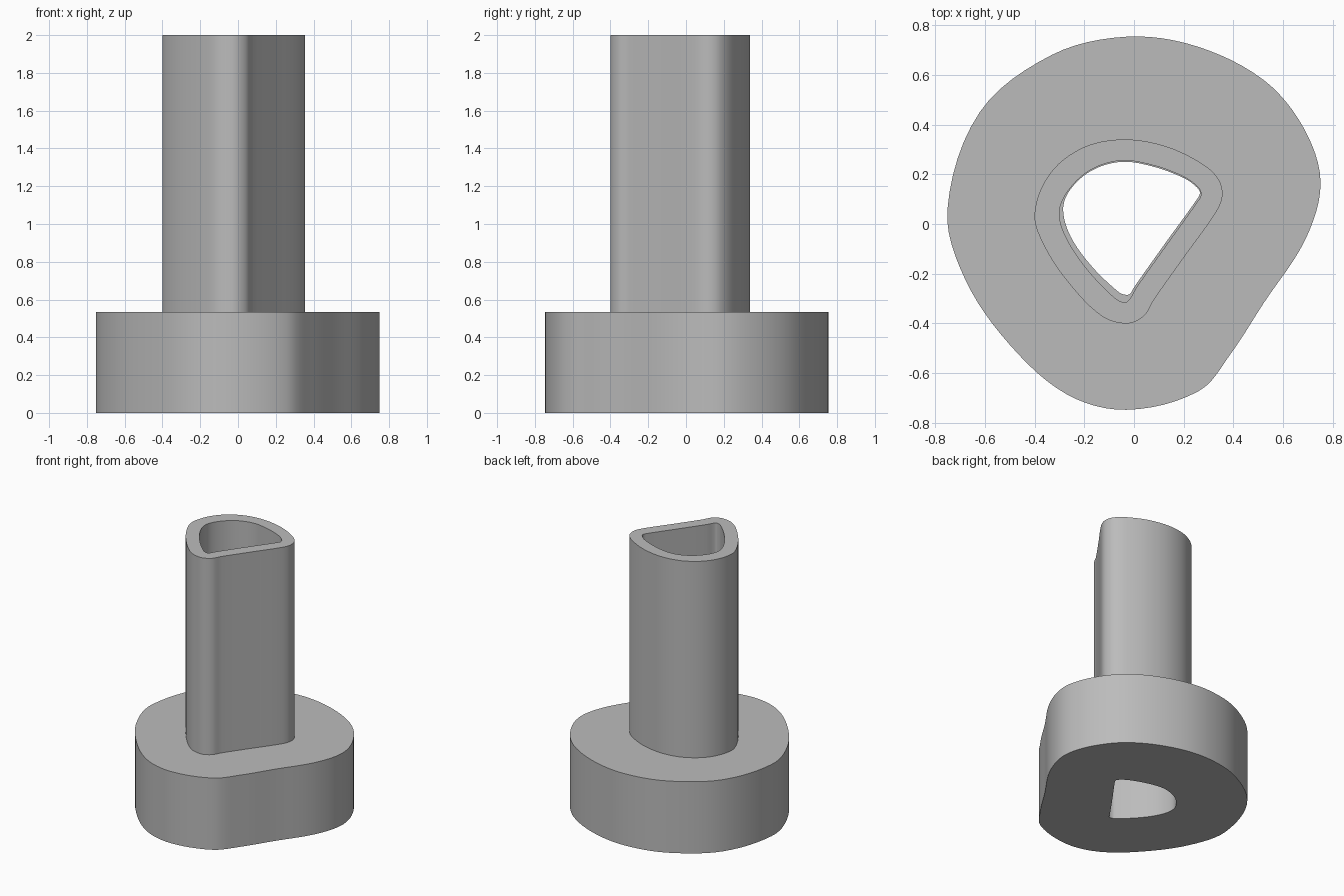
import bpy
import bmesh
import math
from mathutils import Vector
from mathutils.geometry import interpolate_bezier

if "Cube" in bpy.data.objects:
    bpy.data.objects.remove(bpy.data.objects["Cube"], do_unlink=True)

TOP, STEP = 2.0, 0.535
SMOOTHNESS = 6

# Closed outlines, counter-clockwise from the right-hand corner
FLANGE = [(.75, .17), (.68, .39), (.52, .58), (.25, .715),
          (-.03, .753), (-.33, .68), (-.62, .45), (-.75, .06),
          (-.68, -.22), (-.5, -.485), (-.27, -.685), (-.03, -.747),
          (.26, -.672), (.39, -.52), (.52, -.32), (.69, -.06)]
SLEEVE = [(.355, .11), (.34, .18), (.27, .245), (.12, .315),
          (-.05, .34), (-.21, .305), (-.34, .2), (-.4, .04),
          (-.36, -.09), (-.26, -.24), (-.13, -.37), (-.03, -.4),
          (.04, -.37), (.08, -.305), (.2, -.135), (.325, .04)]
BORE = [(.27, .12), (.255, .15), (.2, .19), (.08, .235),
        (-.05, .255), (-.17, .22), (-.26, .14), (-.3, .05),
        (-.275, -.05), (-.19, -.18), (-.08, -.295), (-.04, -.315),
        (-.02, -.305), (.01, -.255), (.13, -.085), (.255, .09)]
OUTLET = [(.265, .125), (.25, .15), (.2, .185), (.08, .23),
          (-.05, .25), (-.17, .215), (-.255, .14), (-.285, .06),
          (-.255, -.05), (-.17, -.17), (-.06, -.275), (-.03, -.285),
          (-.015, -.28), (0, -.255), (.12, -.085), (.25, .095)]


def smooth_outline(keys):
    """Run a smooth closed curve through the key points."""
    points = [Vector((x, y, 0)) for x, y in keys]
    count = len(points)
    tangents = [(points[(i + 1) % count] - points[i - 1]).normalized()
                for i in range(count)]
    outline = []
    for i in range(count):
        j = (i + 1) % count
        start, end = points[i], points[j]
        reach = (end - start).length / 3
        segment = interpolate_bezier(start, start + tangents[i] * reach,
                                     end - tangents[j] * reach, end,
                                     SMOOTHNESS + 1)
        outline.extend(segment[:-1])
    return outline


def loft(name, sections, material):
    """Join a closed cycle of (outline, height) sections into one solid."""
    bm = bmesh.new()
    rings = [[bm.verts.new((p.x, p.y, height)) for p in smooth_outline(keys)]
             for keys, height in sections]
    for index, ring in enumerate(rings):
        following = rings[(index + 1) % len(rings)]
        for i in range(len(ring)):
            j = (i + 1) % len(ring)
            bm.faces.new((ring[i], ring[j], following[j], following[i]))
    bmesh.ops.recalc_face_normals(bm, faces=bm.faces)
    mesh = bpy.data.meshes.new(name)
    bm.to_mesh(mesh)
    bm.free()
    mesh.materials.append(material)
    obj = bpy.data.objects.new(name, mesh)
    bpy.context.collection.objects.link(obj)
    bpy.ops.object.select_all(action='DESELECT')
    obj.select_set(True)
    bpy.context.view_layer.objects.active = obj
    bpy.ops.object.shade_smooth_by_angle(angle=math.radians(35))
    return obj


grey = bpy.data.materials.new("plain_grey")
grey.use_nodes = True
colour = (0.5, 0.5, 0.5, 1)
grey.diffuse_color = colour
grey.node_tree.nodes["Principled BSDF"].inputs["Base Color"].default_value = colour

# Flange, sleeve, bore and the narrower outlet as one continuous surface
loft("flanged_sleeve", [
    (FLANGE, 0), (FLANGE, STEP),
    (SLEEVE, STEP), (SLEEVE, TOP),
    (BORE, TOP), (BORE, STEP),
    (OUTLET, STEP), (OUTLET, 0),
], grey)
